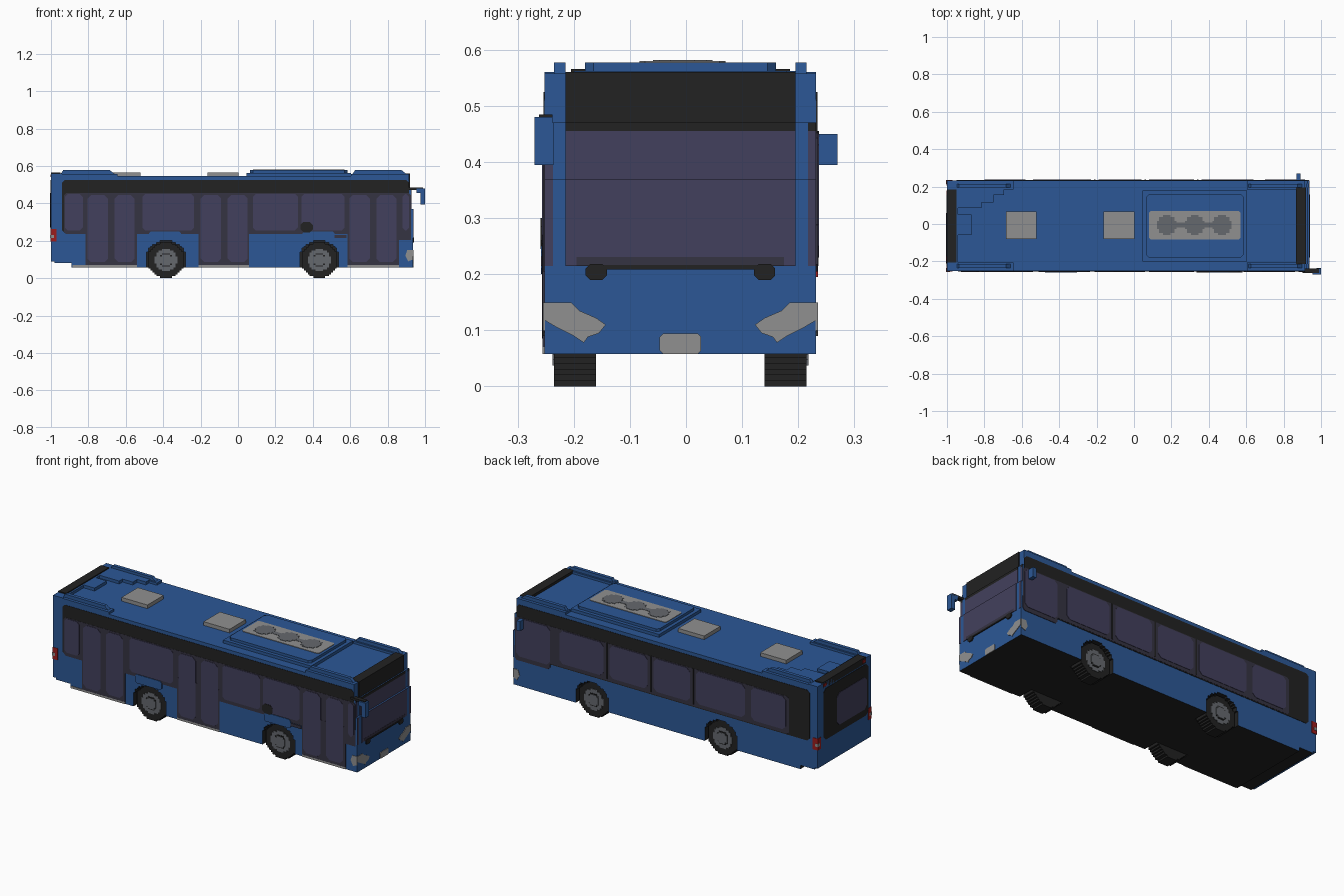
import bpy, bmesh, math

if "Cube" in bpy.data.objects:
    bpy.data.objects.remove(bpy.data.objects["Cube"])


def material(name, rgb):
    m = bpy.data.materials.new(name)
    m.use_nodes = True
    m.diffuse_color = (*rgb, 1)
    bsdf = m.node_tree.nodes["Principled BSDF"]
    bsdf.inputs["Base Color"].default_value = (*rgb, 1)
    bsdf.inputs["Roughness"].default_value = 0.8
    return m


BLUE = material("body blue", (0.025, 0.097, 0.305))
BLACK = material("black", (0.016, 0.016, 0.016))
FRAME = material("dark glass", (0.036, 0.033, 0.055))
GLASS = material("violet glass", (0.055, 0.051, 0.110))
GREY = material("light grey", (0.28, 0.28, 0.28))
STEEL = material("steel grey", (0.13, 0.14, 0.155))
RED = material("lamp red", (0.33, 0.012, 0.012))

MID = -0.01      # centre plane of the body in y
HALF = 0.242     # half width of the body
FLOOR = 0.058
ROOF = 0.545
VOX = 0.0103     # step size of the blocky curves
AXLES = {"rear": -0.385, "front": 0.435}
SIDES = {"right": -1, "left": 1}


def prism(name, pts, axis, lo, hi, mat):
    """Extrude a 2D outline along an axis from lo to hi."""
    place = {"x": lambda a, b, d: (d, a, b),
             "y": lambda a, b, d: (a, d, b),
             "z": lambda a, b, d: (a, b, d)}[axis]
    bm = bmesh.new()
    face = bm.faces.new([bm.verts.new(place(a, b, lo)) for a, b in pts])
    new = bmesh.ops.extrude_face_region(bm, geom=[face])["geom"]
    shift = place(0, 0, hi - lo)
    bmesh.ops.translate(bm, vec=shift, verts=[v for v in new if isinstance(v, bmesh.types.BMVert)])
    bmesh.ops.recalc_face_normals(bm, faces=bm.faces)
    mesh = bpy.data.meshes.new(name)
    bm.to_mesh(mesh)
    bm.free()
    mesh.materials.append(mat)
    ob = bpy.data.objects.new(name, mesh)
    bpy.context.scene.collection.objects.link(ob)
    return ob


def rect(a0, a1, b0, b1, c=0.0):
    """Rectangle outline, with corners cut by c."""
    if c == 0:
        return [(a0, b0), (a1, b0), (a1, b1), (a0, b1)]
    return [(a0 + c, b0), (a1 - c, b0), (a1, b0 + c), (a1, b1 - c),
            (a1 - c, b1), (a0 + c, b1), (a0, b1 - c), (a0, b0 + c)]


def box(name, x0, x1, y0, y1, z0, z1, mat):
    return prism(name, rect(x0, x1, y0, y1), "z", z0, z1, mat)


def stepped_disc(cx, cz, r, floor=-1.0):
    """Blocky circle outline, cut off below floor; runs up the left, down the right."""
    n = round(2 * r / VOX)
    h = 2 * r / n
    left = []
    for i in range(n):
        z0 = -r + i * h
        w = max(1, round(math.sqrt(max(0, r * r - (z0 + h / 2) ** 2)) / VOX)) * VOX
        if cz + z0 + h > floor:
            for z in (max(cz + z0, floor), cz + z0 + h):
                if not left or (-w, z) != left[-1]:
                    left.append((-w, z))
    pts = left + [(-x, z) for x, z in reversed(left)]
    return [(cx + x, z) for x, z in pts]


def span(s, d0, d1):
    """Y limits for a slab between two distances from the middle on side s."""
    return sorted((MID + s * d0, MID + s * d1))


def plate(name, pts, s, depth, mat):
    """Thin plate on a side wall."""
    return prism(name, pts, "y", *span(s, HALF - 0.001, HALF + depth), mat)


# Body shell: a core and two side walls with wheel arches
rear_bottom = [(-1, 0.09), (-0.98, 0.09), (-0.98, 0.08), (-0.89, 0.08), (-0.89, FLOOR)]
front_top = [(0.935, FLOOR), (0.935, 0.37), (0.925, 0.37), (0.925, 0.47), (0.915, 0.47),
             (0.915, ROOF), (-0.94, ROOF), (-0.94, 0.56), (-1, 0.56)]
arches = [p for cx in AXLES.values() for p in stepped_disc(cx, 0.097, 0.105, FLOOR)]


def blacken(ob, flanks=False):
    """Black underside and wheel arch linings."""
    ob.data.materials.append(BLACK)
    for f in ob.data.polygons:
        low = f.center.z < 0.21 and abs(f.normal.y) < 0.5 and -0.95 < f.center.x < 0.9
        if low or (flanks and abs(f.normal.y) > 0.5):
            f.material_index = 1


blacken(prism("body_core", rear_bottom + front_top, "y", MID - 0.15, MID + 0.15, BLUE), True)
for side, s in SIDES.items():
    blacken(prism(side + "_wall", rear_bottom + arches + front_top, "y", *span(s, 0.15, HALF), BLUE))

# Wheels
for end, cx in AXLES.items():
    for side, s in SIDES.items():
        name = f"{end}_{side}_"
        prism(name + "tyre", stepped_disc(cx, 0.097, 0.097), "y", *span(s, 0.15, 0.225), BLACK)
        prism(name + "rim", stepped_disc(cx, 0.097, 0.06), "y", *span(s, 0.22, 0.228), STEEL)
        prism(name + "rim_ring", stepped_disc(cx, 0.097, 0.036), "y", *span(s, 0.22, 0.230), BLACK)
        prism(name + "hub", stepped_disc(cx, 0.097, 0.03), "y", *span(s, 0.22, 0.233), STEEL)

# Right side: window band, three doors, panes
plate("right_black_band", rect(-0.94, 0.915, 0.24, 0.525, 0.015), -1, 0.002, BLACK)
plate("right_window_band", rect(-0.93, 0.924, 0.235, 0.455, 0.012), -1, 0.003, FRAME)
plate("right_corner_glass", rect(0.86, 0.925, 0.205, 0.30), -1, 0.003, FRAME)
for i, (x0, x1) in enumerate([(-0.815, -0.54), (-0.21, 0.06), (0.585, 0.862)]):
    plate(f"door_{i}", rect(x0, x1, 0.07, 0.30), -1, 0.0035, FRAME)
    plate(f"door_sill_{i}", rect(x0 - (0.07 if i == 0 else 0), x1, FLOOR, 0.07), -1, 0.004, GREY)
    for j, (a, b) in enumerate([(0.01, 0.12), (0.155, 0.262)]):
        plate(f"door_{i}_pane_{j}", rect(x0 + a, x0 + b, 0.085, 0.445, 0.02), -1, 0.005, GLASS)
for i, (x0, x1) in enumerate([(-0.925, -0.83), (-0.51, -0.235), (0.08, 0.32), (0.34, 0.57), (0.88, 0.915)]):
    plate(f"right_pane_{i}", rect(x0, x1, 0.255, 0.45, 0.015), -1, 0.005, GLASS)
for i, cx in enumerate(AXLES.values()):
    plate(f"arch_panel_{i}", rect(cx - 0.09, cx + 0.08, 0.2, 0.25, 0.01), -1, 0.006, BLUE)
plate("right_trim_line", rect(0.41, 0.58, 0.215, 0.232), -1, 0.006, FRAME)
plate("right_fuel_vent", rect(0.335, 0.40, 0.245, 0.30, 0.015), -1, 0.007, BLACK)

# Left side: window band with a black rear end
plate("left_black_band", rect(-0.95, 0.915, 0.235, 0.525, 0.015), 1, 0.002, BLACK)
plate("left_window_band", rect(-0.82, 0.924, 0.24, 0.455, 0.012), 1, 0.003, FRAME)
plate("left_corner_glass", rect(0.70, 0.925, 0.205, 0.30, 0.012), 1, 0.003, FRAME)
for i, (x0, x1) in enumerate([(-0.80, -0.58), (-0.54, -0.23), (-0.19, 0.04), (0.08, 0.32),
                              (0.36, 0.64), (0.70, 0.915)]):
    plate(f"left_pane_{i}", rect(x0, x1, 0.23 if i == 5 else 0.26, 0.45, 0.02), 1, 0.005, GLASS)
for i, x in enumerate((-0.21, 0.06, 0.34)):
    plate(f"left_divider_{i}", rect(x - 0.004, x + 0.004, 0.25, 0.455), 1, 0.005, BLACK)

# Windscreen, following the stepped front
for i, (z0, z1, x, mat) in enumerate([(0.215, 0.37, 0.935, GLASS), (0.37, 0.455, 0.925, GLASS),
                                      (0.455, 0.47, 0.925, BLACK)]):
    prism(f"windscreen_{i}", rect(MID - 0.205, MID + 0.205, z0, z1), "x", x - 0.001, x + 0.003, mat)
    for side, s in SIDES.items():
        y0, y1 = span(s, 0.227, HALF)
        prism(f"{side}_front_corner_{i}", rect(y0, y1, z0, z1), "x", x - 0.001, x + 0.002, mat)
prism("windscreen_lower_edge", rect(MID - 0.185, MID + 0.185, 0.215, 0.231), "x", 0.934, 0.939, FRAME)
box("front_sign", 0.865, 0.92, MID - 0.205, MID + 0.205, 0.47, 0.56, BLACK)
prism("wiper_bar", rect(MID - 0.165, MID + 0.165, 0.208, 0.216), "x", 0.934, 0.941, BLACK)

# Headlights, wiper mounts and number plate
lamp = [(0.242, 0.15), (0.195, 0.15), (0.18, 0.135), (0.15, 0.122), (0.133, 0.11), (0.145, 0.095),
        (0.165, 0.088), (0.172, 0.078), (0.19, 0.09), (0.22, 0.105), (0.242, 0.118)]
for side, s in SIDES.items():
    prism(side + "_headlight", [(MID + s * y, z) for y, z in lamp], "x", 0.934, 0.938, GREY)
    plate(side + "_headlight_wrap", [(0.936, 0.10), (0.936, 0.15), (0.905, 0.15), (0.895, 0.12), (0.91, 0.09)],
          s, 0.003, GREY)
    wy = MID + s * 0.15
    prism(side + "_wiper_mount", rect(wy - 0.019, wy + 0.019, 0.19, 0.218, 0.008), "x", 0.934, 0.942, BLACK)
prism("front_number_plate", rect(MID - 0.037, MID + 0.037, FLOOR, 0.094, 0.006), "x", 0.934, 0.938, GREY)

# Rear window and lamps
prism("rear_black_panel", rect(-0.225, 0.18, 0.23, 0.525, 0.02), "x", -1.002, -0.999, BLACK)
prism("rear_pane", rect(-0.21, 0.06, 0.27, 0.455, 0.02), "x", -1.004, -0.999, GLASS)
box("rear_top_bar", -1.0, -0.95, MID - 0.195, MID + 0.195, 0.53, 0.566, BLACK)
for side, s in SIDES.items():
    box(side + "_tail_lamp", -1.003, -0.97, *span(s, 0.215, HALF + 0.003), 0.195, 0.262, RED)
    box(side + "_tail_lamp_lens", -1.004, -0.985, *span(s, 0.225, HALF + 0.004), 0.215, 0.232, GREY)
    prism(side + "_top_lamp", rect(*span(s, 0.165, 0.19), 0.54, 0.555), "x", -1.003, -0.999, RED)

# Roof rails at both ends, with sloped ends
for side, s in SIDES.items():
    for end, x0, x1 in (("rear", -0.955, -0.645), ("front", 0.605, 0.915)):
        prism(f"{side}_{end}_rail", [(x0, ROOF), (x1, ROOF), (x1 - 0.04, 0.577), (x0 + 0.02, 0.577)],
              "y", *span(s, 0.205, 0.225), BLUE)
        box(f"{side}_{end}_rail_step", x0, x1, *span(s, 0.195, HALF), 0.54, 0.558, BLUE)

# Roof pod with three fans, hatches and rear covers
box("pod_base", 0.045, 0.605, -0.20, 0.18, 0.54, 0.562, BLUE)
prism("pod_top", rect(0.065, 0.585, -0.18, 0.16, 0.015), "z", 0.56, 0.577, BLUE)
prism("fan_panel", rect(0.08, 0.57, -0.083, 0.07, 0.01), "z", 0.576, 0.580, GREY)
box("fan_link", 0.175, 0.47, -0.02, 0.008, 0.576, 0.5815, STEEL)
for i, x in enumerate((0.175, 0.325, 0.47)):
    prism(f"fan_{i}", stepped_disc(x, -0.006, 0.053), "z", 0.576, 0.582, STEEL)
for i, x in enumerate((-0.685, -0.163)):
    box(f"roof_hatch_{i}", x, x + 0.165, -0.08, 0.068, 0.54, 0.566, GREY)
box("rear_roof_cover", -0.945, -0.87, -0.06, 0.05, 0.54, 0.562, BLUE)
prism("rear_stepped_cover", [(-0.945, 0.085), (-0.815, 0.085), (-0.815, 0.115), (-0.75, 0.115), (-0.75, 0.155),
                             (-0.695, 0.155), (-0.695, 0.2), (-0.945, 0.2)], "z", 0.54, 0.562, BLUE)

# Mirrors
box("right_mirror_arm", 0.90, 0.99, -0.262, -0.238, 0.472, 0.485, BLACK)
box("right_mirror_top", 0.955, 1.0, -0.27, -0.238, 0.455, 0.48, BLUE)
box("right_mirror", 0.975, 1.0, -0.27, -0.236, 0.395, 0.47, BLUE)
box("left_mirror", 0.868, 0.89, 0.23, 0.27, 0.395, 0.45, BLUE)
